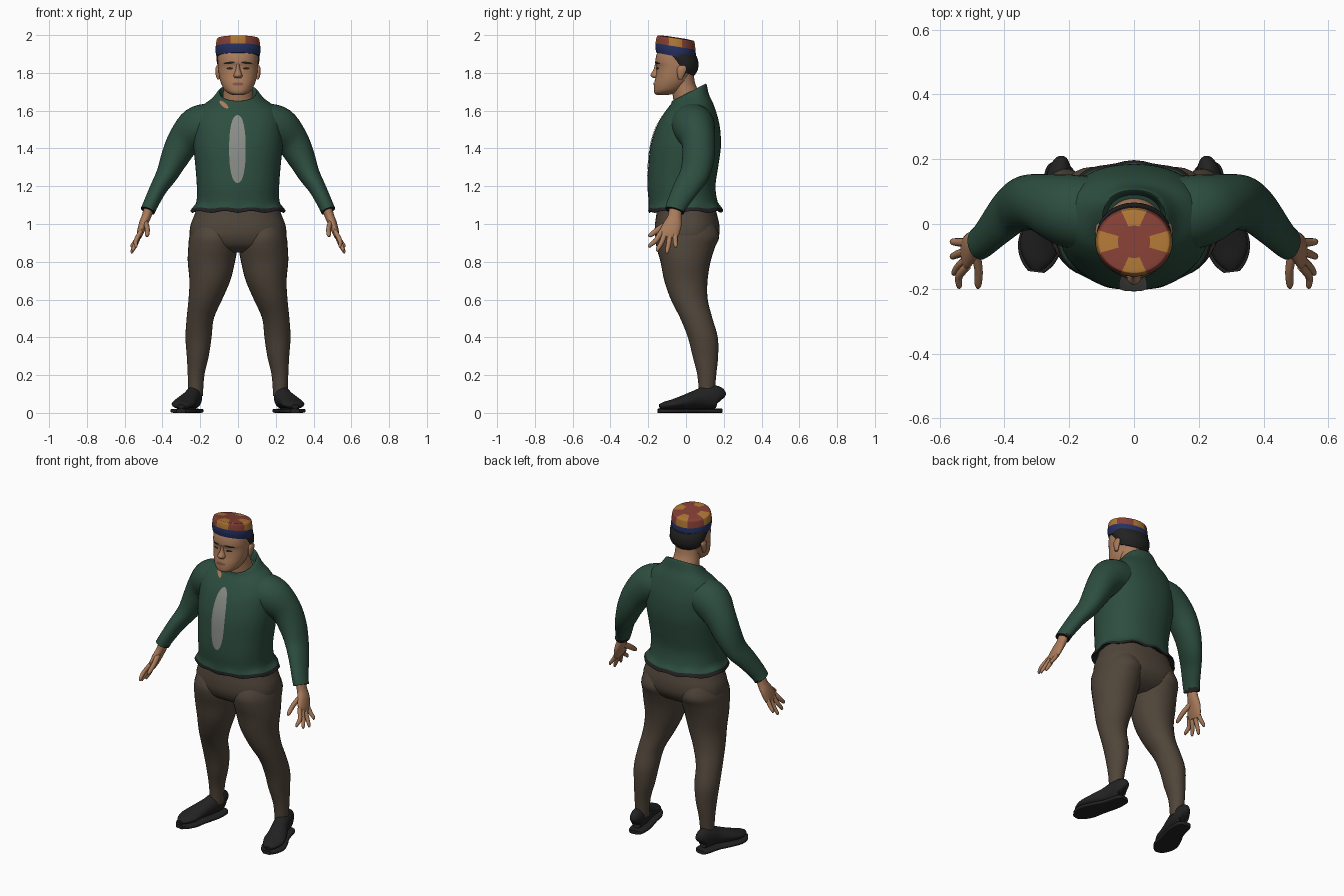
import bpy, bmesh, math
from mathutils import Vector
from mathutils.bvhtree import BVHTree

if "Cube" in bpy.data.objects:
    bpy.data.objects.remove(bpy.data.objects["Cube"])

parts = []


def material(name, red, green, blue):
    mat = bpy.data.materials.new(name)
    mat.use_nodes = True
    colour = (red, green, blue, 1)
    mat.diffuse_color = colour
    mat.node_tree.nodes["Principled BSDF"].inputs["Base Color"].default_value = colour
    return mat


GREEN = material("jacket green", .026, .075, .05)
BLACK = material("soft black", .016, .016, .017)
BROWN = material("trouser brown", .08, .06, .042)
SKIN = material("skin", .4, .2, .105)
GREY = material("shirt grey", .25, .26, .24)
RED = material("hat red", .23, .05, .035)
GOLD = material("hat gold", .42, .18, .035)
BLUE = material("hat band blue", .018, .03, .12)
LIP = material("lip brown", .24, .09, .065)


def finish(name, bm, mats, mirror=False):
    """Turn a bmesh into an object, optionally mirrored across the body."""
    bmesh.ops.recalc_face_normals(bm, faces=bm.faces)
    mesh = bpy.data.meshes.new(name)
    bm.to_mesh(mesh)
    bm.free()
    for mat in mats:
        mesh.materials.append(mat)
    obj = bpy.data.objects.new(name, mesh)
    bpy.context.collection.objects.link(obj)
    if mirror:
        mod = obj.modifiers.new("Mirror", 'MIRROR')
        mod.use_mirror_merge = False
    parts.append(obj)
    return obj


def spline(keys, steps):
    """Smoothly interpolate rows of numbers."""
    out = []
    for i in range(len(keys) - 1):
        a, b, c, d = keys[max(i - 1, 0)], keys[i], keys[i + 1], keys[min(i + 2, len(keys) - 1)]
        for s in range(steps):
            t = s / steps
            out.append([q + t * ((r - p) / 2 + t * ((2 * p - 5 * q + 4 * r - w) / 2
                        + t * (3 * q - p - 3 * r + w) / 2)) for p, q, r, w in zip(a, b, c, d)])
    out.append(list(keys[-1]))
    return out


def power(value, p):
    return math.copysign(abs(value) ** (2 / p), value)


def loft(name, sections, mats, sides, p, mirror):
    """Skin a row of (centre, u axis, v axis) cross-sections."""
    bm = bmesh.new()
    rings = []
    for c, u, v in sections:
        angles = [math.tau * i / sides for i in range(sides)]
        rings.append([bm.verts.new(c + u * power(math.cos(a), p) + v * power(math.sin(a), p))
                      for a in angles])
    for low, high in zip(rings, rings[1:]):
        for i in range(sides):
            j = (i + 1) % sides
            bm.faces.new((low[i], low[j], high[j], high[i]))
    bm.faces.new(rings[0])
    bm.faces.new(rings[-1])
    return finish(name, bm, mats, mirror)


def stack(name, keys, mats, sides=32, steps=4, p=2, mirror=False):
    """Level sections: height, centre x, half width, front y, back y, slope."""
    sections = []
    for z, x, rx, front, back, slope in spline(keys, steps):
        ry = (back - front) / 2
        sections.append((Vector((x, (front + back) / 2, z)), Vector((rx, 0, 0)),
                         Vector((0, ry, ry * slope))))
    return loft(name, sections, mats, sides, p, mirror)


def tube(name, keys, mats, sides=20, steps=4, p=2, ref=(0, 1, 0)):
    """Mirrored limb along a path: x, y, z, half thickness, half breadth."""
    rows = spline(keys, steps)
    points = [Vector(r[:3]) for r in rows]
    sections = []
    for i, row in enumerate(rows):
        along = points[min(i + 1, len(rows) - 1)] - points[max(i - 1, 0)]
        u = along.cross(Vector(ref)).normalized()
        v = u.cross(along).normalized()
        sections.append((points[i], u * row[3], v * row[4]))
    return loft(name, sections, mats, sides, p, True)


def patch(name, target, x, z, rx, rz, mat, tilt=0, p=2, mirror=False):
    """Thin plate laid on the front of another part."""
    bm = bmesh.new()
    source = bmesh.new()
    source.from_mesh(target.data)
    tree = BVHTree.FromBMesh(source)
    source.free()

    def place(dx, dz):
        px = x + dx * math.cos(tilt) - dz * math.sin(tilt)
        pz = z + dx * math.sin(tilt) + dz * math.cos(tilt)
        hit = tree.ray_cast(Vector((px, -1, pz)), Vector((0, 1, 0)))[0]
        return bm.verts.new((px, (hit.y if hit else 0) - .004, pz))

    count, bands = 32, 8
    centre, inner = place(0, 0), None
    for b in range(1, bands + 1):
        angles = [math.tau * i / count for i in range(count)]
        ring = [place(rx * b / bands * power(math.cos(a), p),
                      rz * b / bands * power(math.sin(a), p)) for a in angles]
        for i in range(count):
            j = (i + 1) % count
            bm.faces.new((inner[i], ring[i], ring[j], inner[j]) if inner
                         else (centre, ring[i], ring[j]))
        inner = ring
    obj = finish(name, bm, [mat], mirror)
    # plates must look out of the front
    if obj.data.polygons[0].normal.y > 0:
        obj.data.flip_normals()


def paint(obj, rule):
    for face in obj.data.polygons:
        face.material_index = rule(face.center)


# Jacket body with flared dark hem and stand-up collar
jacket = stack("jacket", [
    (1.09, 0, .2, -.16, .15, 0), (1.068, 0, .24, -.19, .185, 0), (1.066, 0, .25, -.2, .194, 0),
    (1.085, 0, .24, -.2, .186, 0), (1.12, 0, .22, -.198, .167, 0), (1.2, 0, .218, -.204, .156, 0),
    (1.3, 0, .225, -.2, .17, 0), (1.4, 0, .235, -.19, .184, 0), (1.48, 0, .235, -.17, .183, 0),
    (1.55, 0, .23, -.14, .172, 0), (1.615, 0, .2, -.105, .148, .1), (1.66, 0, .14, -.08, .122, .25),
    (1.695, 0, .105, -.075, .108, .5), (1.69, 0, .094, -.068, .098, .5),
    (1.65, 0, .085, -.06, .09, .4)], [GREEN, BLACK], sides=64, p=2.2)
paint(jacket, lambda c: int(c.z < 1.085))
for vert in jacket.data.vertices:
    fade = max(0, 1.12 - vert.co.z) / .06
    ripple = 1 + .02 * fade * math.sin(9 * math.atan2(vert.co.y, vert.co.x))
    vert.co.x *= ripple
    vert.co.y *= ripple
    vert.co.z += (ripple - 1) * .3
patch("shirt_front", jacket, -.003, 1.397, .044, .18, GREY, p=2.3)
patch("neck_opening", jacket, -.075, 1.632, .03, .011, SKIN, tilt=-.7)

# Sleeves with dark cuffs
sleeves = tube("sleeves", [
    (.06, .02, 1.545, .09, .1), (.14, .03, 1.53, .11, .115), (.215, .045, 1.505, .114, .11),
    (.285, .065, 1.44, .09, .09), (.335, .065, 1.35, .074, .085), (.375, .045, 1.265, .058, .078),
    (.42, .0, 1.19, .046, .068), (.46, -.045, 1.11, .04, .056), (.478, -.06, 1.07, .039, .052)],
    [GREEN, BLACK], sides=32)
paint(sleeves, lambda c: int(c.z < 1.073 and c.x > .4))

# Hands
tube("palms", [
    (.47, -.055, 1.09, .026, .034), (.485, -.06, 1.04, .025, .036), (.502, -.07, 1, .023, .047),
    (.517, -.088, .955, .018, .052), (.524, -.094, .93, .012, .045)], [SKIN])
fingers = {"index": (-.13, .54, -.19, .875), "middle": (-.108, .555, -.15, .855),
           "ring": (-.083, .56, -.1, .845), "little": (-.058, .56, -.055, .875)}
for label, (root, x, y, z) in fingers.items():
    tube(label + "_fingers", [
        (.515, root, .96, .012, .014), (.54, (root + y) / 2, (.95 + z) / 2, .012, .013),
        (x, y, z + .012, .009, .01), (x, y, z, .004, .005)], [SKIN], sides=12)
tube("thumbs", [(.49, -.085, 1.01, .014, .018), (.48, -.14, .975, .013, .016),
                (.481, -.185, .943, .011, .012), (.482, -.198, .934, .004, .005)], [SKIN], sides=12)

# Trousers
stack("trouser_seat", [
    (1.11, 0, .21, -.15, .15, 0), (1.05, 0, .23, -.157, .164, 0), (.99, 0, .252, -.165, .177, 0),
    (.93, 0, .255, -.162, .172, 0), (.88, 0, .23, -.135, .135, 0), (.85, 0, .12, -.08, .08, 0)],
    [BROWN], sides=48, p=2.3)
stack("trouser_legs", [
    (1.02, .13, .1, -.12, .14, 0), (.94, .131, .125, -.16, .176, 0), (.88, .133, .13, -.157, .155, 0),
    (.8, .141, .125, -.135, .13, 0), (.7, .149, .108, -.115, .114, 0), (.6, .173, .089, -.08, .115, 0),
    (.5, .2, .072, -.03, .14, 0), (.4, .209, .069, .01, .168, 0), (.3, .213, .058, .035, .17, 0),
    (.2, .222, .044, .06, .16, 0), (.09, .224, .038, .07, .15, 0)], [BROWN], mirror=True)

# Shoes and flat soles
shoe = [(.225, .186, .07, .018, .03), (.228, .168, .083, .036, .058), (.235, .11, .083, .045, .06),
        (.248, .06, .073, .048, .05), (.272, 0, .06, .056, .038), (.29, -.06, .048, .062, .027),
        (.298, -.11, .04, .045, .02), (.302, -.14, .034, .018, .012)]
tube("shoes", shoe, [BLACK], sides=28, ref=(0, 0, 1))
tube("soles", [(x, y * 1.03 - .004, .011, w + .007, .011) for x, y, z, w, h in shoe], [BLACK],
     sides=28, p=5, ref=(0, 0, 1))

# Neck and head
stack("neck", [(1.6, 0, .085, -.06, .092, 0), (1.68, 0, .08, -.07, .078, 0),
               (1.74, 0, .075, -.08, .05, 0), (1.8, 0, .075, -.08, .04, 0)], [SKIN])
head = stack("head", [
    (1.684, 0, .03, -.155, -.09, 0), (1.692, 0, .05, -.166, -.06, 0), (1.71, 0, .072, -.17, -.02, 0),
    (1.745, 0, .09, -.168, .015, 0), (1.785, 0, .1, -.16, .03, 0), (1.83, 0, .105, -.156, .045, 0),
    (1.858, 0, .106, -.162, .05, 0), (1.9, 0, .105, -.155, .05, 0), (1.94, 0, .095, -.135, .04, 0)],
    [SKIN], sides=48, p=2.15)
stack("nose", [(1.848, 0, .008, -.164, -.13, 0), (1.815, 0, .013, -.173, -.13, 0),
               (1.787, 0, .023, -.188, -.13, 0), (1.772, 0, .018, -.172, -.13, 0)], [SKIN], sides=16)
stack("ears", [(1.765, .103, .006, -.04, -.02, 0), (1.785, .106, .011, -.045, -.01, 0),
               (1.82, .108, .012, -.048, .004, 0), (1.838, .106, .007, -.035, -.005, 0)],
      [SKIN], sides=16, mirror=True)
patch("eyes", head, .044, 1.824, .018, .006, BLACK, mirror=True)
patch("eyebrows", head, .046, 1.853, .03, .006, BLACK, tilt=-.1, mirror=True)
patch("lips", head, 0, 1.741, .03, .009, LIP)

# Hair below the hat
stack("hair", [(1.805, 0, .092, -.085, .045, -.3), (1.84, 0, .108, -.1, .062, -.3),
               (1.88, 0, .115, -.13, .066, -.25), (1.91, 0, .113, -.14, .055, -.2)], [BLACK])

# Round tilted hat: blue band, red crown, four gold wedges
hat = stack("hat", [
    (1.887, 0, .114, -.158, .049, -.2), (1.915, 0, .119, -.162, .052, -.18),
    (1.94, 0, .118, -.161, .05, -.16), (1.965, 0, .115, -.158, .047, -.15),
    (1.98, 0, .111, -.153, .044, -.15), (1.985, 0, .1, -.145, .035, -.15),
    (1.988, 0, .05, -.105, -.005, -.15), (1.988, 0, .004, -.059, -.051, -.15)],
    [RED, BLUE, GOLD], sides=72)


def hat_colour(c):
    y = c.y + .055
    if c.z + .16 * y < 1.94:
        return 1
    turn = math.degrees(math.atan2(y, c.x)) % 90
    return 2 if min(turn, 90 - turn) < 20 and math.hypot(c.x, y) > .052 else 0


paint(hat, hat_colour)

# Smooth shading with sharp edges kept
bpy.ops.object.select_all(action='DESELECT')
for obj in parts:
    obj.select_set(True)
bpy.context.view_layer.objects.active = parts[0]
bpy.ops.object.shade_smooth_by_angle(angle=math.radians(45))
